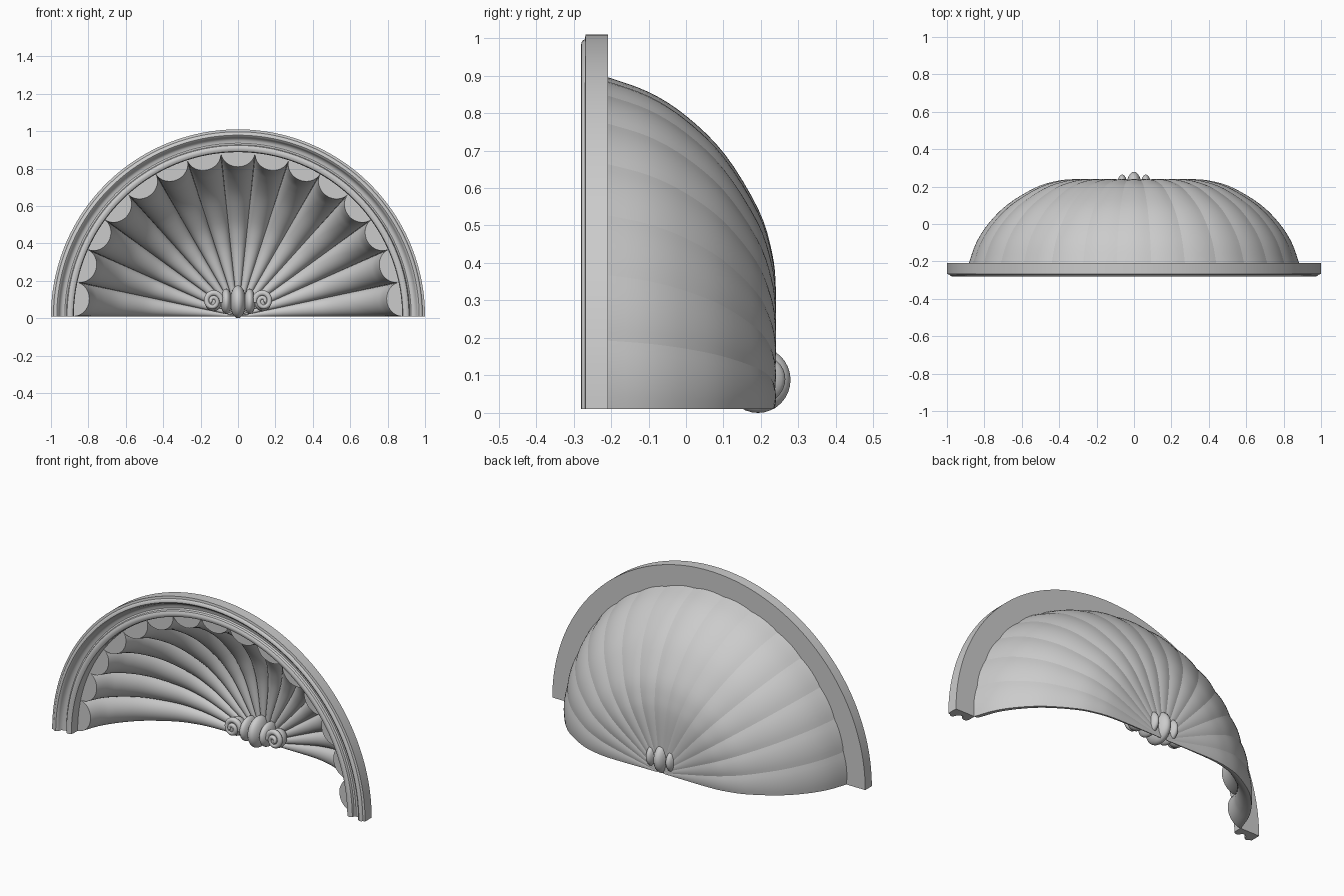
import bpy, bmesh, math
from math import sin, cos, pi, radians

if "Cube" in bpy.data.objects:
    bpy.data.objects.remove(bpy.data.objects["Cube"])

Z0 = 0.01  # springing height of the arch


def finish(bm, name, angle=35):
    bmesh.ops.recalc_face_normals(bm, faces=bm.faces)
    me = bpy.data.meshes.new(name)
    bm.to_mesh(me)
    bm.free()
    ob = bpy.data.objects.new(name, me)
    bpy.context.collection.objects.link(ob)
    bpy.ops.object.select_all(action='DESELECT')
    bpy.context.view_layer.objects.active = ob
    ob.select_set(True)
    bpy.ops.object.shade_smooth_by_angle(angle=radians(angle))
    return ob


def loft(bm, sections):
    """Closed sections bridged in order, with flat end caps."""
    rings = [[bm.verts.new(p) for p in s] for s in sections]
    for a, b in zip(rings, rings[1:]):
        n = len(a)
        for i in range(n):
            j = (i + 1) % n
            bm.faces.new((a[i], a[j], b[j], b[i]))
    bm.faces.new(rings[0])
    bm.faces.new(rings[-1][::-1])


def spline(pts, steps):
    """Catmull-Rom through the points."""
    out = []
    for i in range(len(pts) - 1):
        p0, p1 = pts[max(i - 1, 0)], pts[i]
        p2, p3 = pts[i + 1], pts[min(i + 2, len(pts) - 1)]
        for k in range(steps):
            t = k / steps
            out.append(tuple(0.5 * (2 * b + (c - a) * t + (2 * a - 5 * b + 4 * c - d) * t * t
                                    + (3 * b - a - 3 * c + d) * t ** 3)
                             for a, b, c, d in zip(p0, p1, p2, p3)))
    return out + [pts[-1]]


# moulded arch frame: (radius, y) profile swept through a half circle
profile = [(.878, -.208), (.878, -.25), (.882, -.262), (.892, -.268), (.904, -.268),
           (.914, -.262), (.918, -.25), (.926, -.245), (.94, -.246), (.952, -.254),
           (.957, -.266), (.961, -.275), (.969, -.28), (.979, -.279), (.985, -.274),
           (.987, -.27), (1.0, -.268), (1.0, -.208)]
bm = bmesh.new()
N = 96
loft(bm, [[(r * cos(pi * i / N), y, Z0 + r * sin(pi * i / N)) for r, y in profile]
          for i in range(N + 1)])
finish(bm, "arch_frame")

# shell: fifteen solid ribs tapering along the dome to the bottom centre
path = spline([(.88, -.21), (.84, -.1), (.775, 0), (.675, .1), (.53, .188), (.42, .223),
               (.32, .235), (.17, .235), (.02, .233)], 4)
RIBS, M, HALF = 15, 16, pi / 30
bm = bmesh.new()
for k in range(RIBS):
    mid = (2 * k + 1) * HALF
    sections = []
    for i, (R, y) in enumerate(path):
        a, b = path[max(i - 1, 0)], path[min(i + 1, len(path) - 1)]
        tr, ty = b[0] - a[0], b[1] - a[1]
        L = math.hypot(tr, ty)
        nr, ny = -ty / L, tr / L
        ramp = min(1, i / 6)             # front end is cut flat
        nr = nr * ramp - (1 - ramp)
        ny *= ramp
        depth = .85 * R * sin(HALF)
        ring = []
        for j in range(M + 1):           # rounded inner side
            t = pi * j / M
            d = depth * sin(t) + .002
            ang, r = mid - HALF * cos(t), max(R + nr * d, .002)
            ring.append((r * cos(ang), y + ny * d, Z0 + r * sin(ang)))
        for j in range(7):               # gently swollen outer side
            s = 1 - j / 3
            d = -.006 * (1 - s * s) * min(1, R / .4)
            ang, r = mid + HALF * s, R + nr * d
            ring.append((r * cos(ang), y + ny * d, Z0 + r * sin(ang)))
        sections.append(ring)
    loft(bm, sections)
finish(bm, "shell_ribs", 40)


def ellipsoid(name, loc, size):
    bm = bmesh.new()
    bmesh.ops.create_uvsphere(bm, u_segments=24, v_segments=16, radius=1)
    for v in bm.verts:
        v.co = [c * s + l for c, s, l in zip(v.co, size, loc)]
    return finish(bm, name, 60)


# central knot of lobes
ellipsoid("knot_centre", (0, .192, .088), (.042, .087, .088))
for sx, side in ((-1, "left"), (1, "right")):
    ellipsoid("knot_lobe_" + side, (sx * .063, .19, .09), (.03, .075, .068))
    ellipsoid("scroll_core_" + side, (sx * .132, .178, .09), (.046, .05, .053))
    # volute spiral facing forward
    cu = bpy.data.curves.new("scroll_" + side, 'CURVE')
    cu.dimensions = '3D'
    cu.bevel_depth = .017
    cu.bevel_resolution = 3
    cu.use_fill_caps = True
    sp = cu.splines.new('POLY')
    n = 44
    sp.points.add(n - 1)
    for i in range(n):
        t = i / (n - 1)
        ang, r = pi * 1.05 - t * 3.3 * pi, .046 * (1 - .82 * t)
        sp.points[i].co = (sx * (.134 + r * cos(ang)), .15 - .022 * t,
                           .092 + 1.08 * r * sin(ang), 1)
        sp.points[i].radius = 1 - .45 * t
    ob = bpy.data.objects.new("scroll_" + side, cu)
    bpy.context.collection.objects.link(ob)
    bpy.ops.object.select_all(action='DESELECT')
    bpy.context.view_layer.objects.active = ob
    ob.select_set(True)
    bpy.ops.object.convert(target='MESH')
    bpy.ops.object.shade_smooth_by_angle(angle=radians(50))
